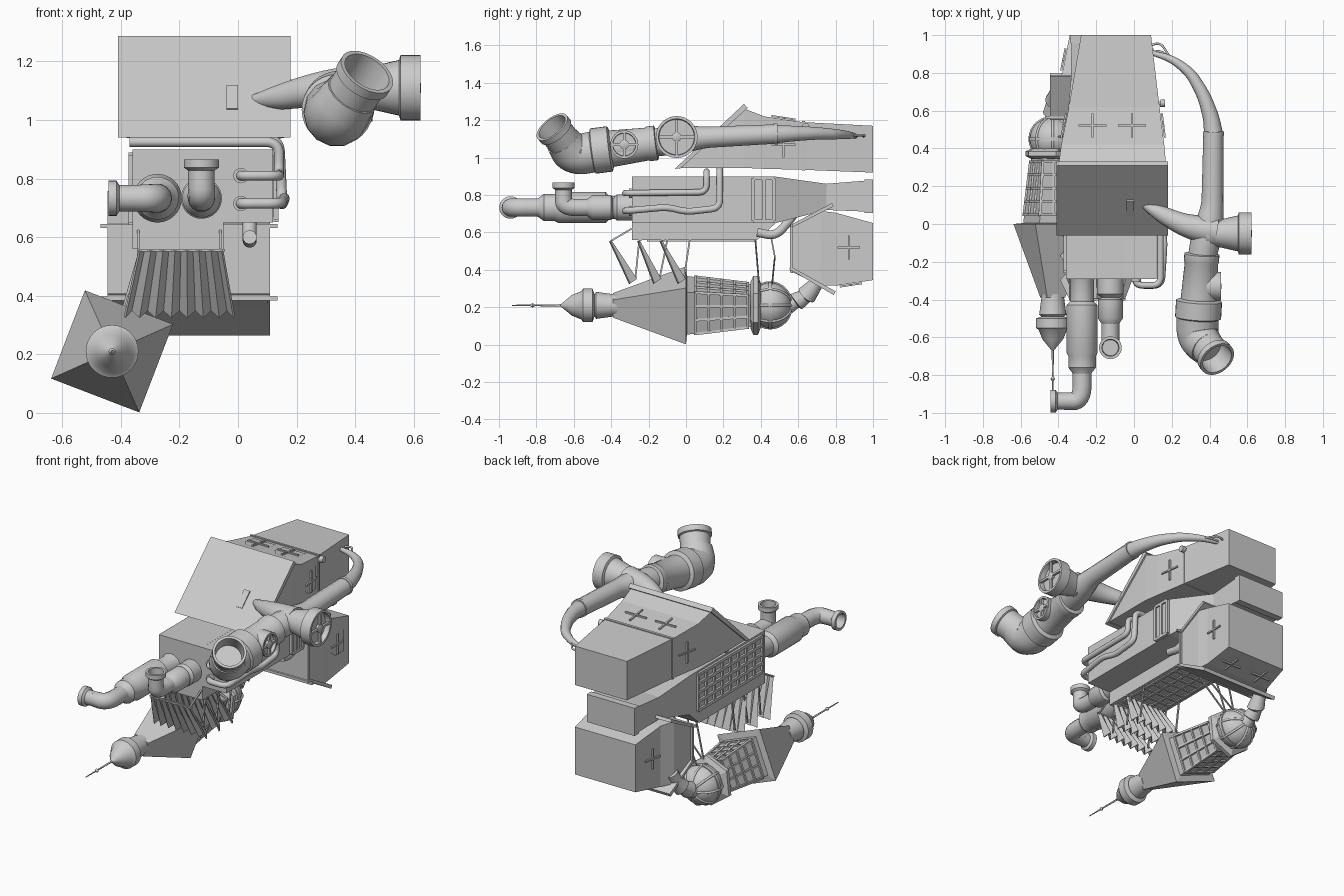
import bpy, bmesh, math
from mathutils import Vector as V

if "Cube" in bpy.data.objects:
    bpy.data.objects.remove(bpy.data.objects["Cube"])

def finish(name, bm, smooth=False):
    bmesh.ops.recalc_face_normals(bm, faces=bm.faces)
    me = bpy.data.meshes.new(name)
    bm.to_mesh(me)
    bm.free()
    ob = bpy.data.objects.new(name, me)
    bpy.context.collection.objects.link(ob)
    if smooth:
        shade(ob)
    return ob

def shade(ob):
    bpy.ops.object.select_all(action='DESELECT')
    ob.select_set(True)
    bpy.context.view_layer.objects.active = ob
    bpy.ops.object.shade_smooth_by_angle(angle=math.radians(35))

def skin(bm, rings):
    vs = [[bm.verts.new(p) for p in r] for r in rings]
    n = len(vs[0])
    for a, b in zip(vs, vs[1:]):
        for i in range(n):
            bm.faces.new((a[i], a[(i+1) % n], b[(i+1) % n], b[i]))
    bm.faces.new(vs[0][::-1])
    bm.faces.new(vs[-1])

def loft(name, stations):
    """Rectangular sections (y, x0, x1, z0, z1) joined along y."""
    bm = bmesh.new()
    skin(bm, [[(a, y, c), (b, y, c), (b, y, d), (a, y, d)] for y, a, b, c, d in stations])
    return finish(name, bm)

def prism(name, yz, x0, x1):
    bm = bmesh.new()
    skin(bm, [[(x, y, z) for y, z in yz] for x in (x0, x1)])
    return finish(name, bm)

def lathe(name, origin, axis, prof, n=32, spin=0):
    """Profile of (distance along axis, radius)."""
    o, a = V(origin), V(axis).normalized()
    u = a.cross((0, 0, 1))
    u = u.normalized() if u.length > .01 else V((1, 0, 0))
    w = a.cross(u)
    bm = bmesh.new()
    ang = [math.radians(spin) + i*math.tau/n for i in range(n)]
    skin(bm, [[o + a*t + (u*math.cos(k) + w*math.sin(k))*r for k in ang] for t, r in prof])
    return finish(name, bm, n > 8)

def pipe(name, pts, bend=0):
    """Round pipe through (x, y, z, radius) with rounded corners."""
    P = [V(p) for p in pts]
    out = [P[0]]
    for a, b, c in zip(P, P[1:], P[2:]):
        if not bend:
            out.append(b)
            continue
        la, lc = (a-b).xyz.length, (c-b).xyz.length
        s = b + (a-b)*min(bend/la, .48)
        e = b + (c-b)*min(bend/lc, .48)
        out += [s*(1-t)**2 + b*2*t*(1-t) + e*t*t for t in [i/8 for i in range(9)]]
    out.append(P[-1])
    cu = bpy.data.curves.new(name, 'CURVE')
    cu.dimensions, cu.bevel_depth, cu.bevel_resolution, cu.use_fill_caps = '3D', 1, 5, True
    sp = cu.splines.new('POLY')
    sp.points.add(len(out)-1)
    for q, p in zip(sp.points, out):
        q.co, q.radius = (*p[:3], 1), p[3]
    ob = bpy.data.objects.new(name, cu)
    bpy.context.collection.objects.link(ob)
    bpy.ops.object.select_all(action='DESELECT')
    ob.select_set(True)
    bpy.context.view_layer.objects.active = ob
    bpy.ops.object.convert(target='MESH')
    shade(bpy.context.object)

def beams(name, segs, w):
    bm = bmesh.new()
    for p, q in segs:
        p, q = V(p), V(q)
        d = (q-p).normalized()
        u = d.cross((0, 0, 1) if abs(d.z) < .9 else (1, 0, 0)).normalized()*w/2
        v = d.cross(u).normalized()*w/2
        skin(bm, [[c+u+v, c-u+v, c-u-v, c+u-v] for c in (p, q)])
    return finish(name, bm)

def lattice(name, a, b, c, d, nu, nv, w):
    a, b, c, d = map(V, (a, b, c, d))
    s = [(a.lerp(b, i/nu), d.lerp(c, i/nu)) for i in range(nu+1)]
    s += [(a.lerp(d, j/nv), b.lerp(c, j/nv)) for j in range(nv+1)]
    beams(name, s, w)

def window(name, c, n, v, w=.15, h=.14):
    """Framed window with two clipped corners on its v side."""
    c, n, v = V(c), V(n).normalized(), V(v).normalized()
    u = v.cross(n)
    bm = bmesh.new()
    sh = [(-.5, -.5), (.5, -.5), (.5, .15), (.25, .5), (-.25, .5), (-.5, .15)]
    f = bm.faces.new([bm.verts.new(c + u*a*w + v*b*h + n*.004) for a, b in sh])
    ring = bmesh.ops.inset_region(bm, faces=[f], thickness=.016)['faces']
    ex = bmesh.ops.extrude_face_region(bm, geom=ring)['geom']
    bmesh.ops.translate(bm, vec=n*.014, verts=[e for e in ex if isinstance(e, bmesh.types.BMVert)])
    finish(name + "_frame", bm)
    k = c + n*.008
    beams(name + "_bars", [(k-u*w*.46, k+u*w*.46), (k-v*h*.46, k+v*h*.46)], .01)

# upper house with tilted roof slab
loft("upper_house", [(-.045, -.40, .17, .945, .95), (.31, -.40, .17, .945, 1.262), (.42, -.385, .16, .94, 1.22),
                     (.62, -.345, .135, .935, 1.19), (1, -.28, .09, .92, 1.17)])
prism("upper_roof_slab", [(-.06, .94), (-.03, .942), (.33, 1.265), (.31, 1.287)], -.41, .18)
loft("upper_house_band", [(.62, -.35, .14, .932, 1.196), (.635, -.348, .138, .931, 1.195)])
for x in (-.22, -.01):
    window("upper_top_window", (x, .52, 1.205), (0, .15, 1), (0, -1, .15), .16)
window("upper_right_window", (.1475, .52, 1.07), (1, .125, 0), (.125, -1, 0))
window("upper_left_window", (-.365, .52, 1.07), (-1, .2, 0), (-.2, -1, 0))
prism("roof_plate", [(.04, 1.04), (.12, 1.12), (.13, 1.11), (.05, 1.03)], -.04, 0)

# middle house
loft("middle_house", [(-.29, -.36, -.05, .56, .90), (.38, -.36, -.05, .56, .90), (.48, -.36, -.05, .65, .898),
                      (.75, -.335, -.05, .72, .86), (1, -.33, -.04, .71, .88)])
loft("middle_house_side", [(-.29, -.05, .12, .65, .90), (.48, -.05, .12, .65, .898),
                           (.75, -.05, 0, .72, .86), (1, -.04, 0, .71, .88)])
loft("middle_house_end_band", [(.955, -.335, .005, .705, .883), (1, -.335, .005, .705, .883)])
lattice("left_lattice", (-.365, -.25, .65), (-.365, .40, .65), (-.365, .40, .88), (-.365, -.25, .88), 8, 4, .018)
lattice("bottom_lattice", (-.33, -.2, .56), (-.33, .36, .56), (-.08, .36, .56), (-.08, -.2, .56), 8, 3, .016)
loft("side_bay", [(.365, .11, .13, .67, .88), (.465, .11, .13, .67, .88)])
lattice("side_bay_frame", (.13, .36, .66), (.13, .47, .66), (.13, .47, .89), (.13, .36, .89), 2, 1, .018)

# lower house with mansard flaps
loft("lower_house", [(.565, -.43, .10, .39, .64), (.72, -.42, .10, .315, .715),
                     (.80, -.38, .09, .315, .705), (1, -.34, .09, .345, .65)])
prism("lower_house_top_flap", [(.56, .64), (.565, .625), (.79, .74), (.78, .757)], -.445, .11)
prism("lower_house_bottom_flap", [(.55, .405), (.565, .415), (.80, .285), (.79, .265)], -.445, .11)
prism("lower_house_front", [(.555, .39), (.57, .39), (.57, .64), (.555, .64)], -.445, .11)
beams("ridge_rods", [((-.47, .565, z), (.135, .565, z)) for z in (.39, .638)], .014)
window("lower_right_window", (.091, .87, .52), (1, .02, 0), (0, -1, 0), .14, .13)
window("lower_left_window", (-.366, .87, .52), (-1, .2, 0), (-.2, -1, 0), .14, .13)
for x in (-.26, -.03):
    window("lower_bottom_window", (x, .88, .327), (0, .15, -1), (0, -1, -.15), .15, .13)

# big pipe on the right: tail, junction, horn and side mouth
pipe("pipe_tail", [(.08, .91, 1.115, .012), (.2, .875, 1.12, .02), (.30, .80, 1.125, .028), (.37, .68, 1.13, .035),
                   (.41, .56, 1.128, .043), (.42, .48, 1.126, .05)], .05)
pipe("pipe_trunk", [(.42, .48, 1.126, .053), (.415, .10, 1.108, .058), (.40, 0, 1.10, .075), (.38, -.08, 1.09, .08),
                    (.36, -.18, 1.08, .075)], .04)
lathe("trunk_ring", (.42, .47, 1.126), (0, 1, .04), [(0, .056), (.02, .056)])
pipe("roof_horn", [(.44, -.04, 1.11, .08), (.34, -.025, 1.11, .07), (.25, 0, 1.10, .058), (.13, .06, 1.075, .042),
                   (.03, .115, 1.065, .012)], .05)
lathe("side_mouth", (.38, -.05, 1.11), (1, 0, 0), [(0, .07), (.06, .07), (.17, .095), (.175, .112), (.243, .112),
      (.243, .097), (.21, .094), (.21, .002)])
lathe("big_pipe", (.36, -.15, 1.08), (-.06, -1, -.13), [(0, .06), (.01, .093), (.05, .093), (.06, .088), (.25, .098),
      (.26, .122), (.35, .122), (.36, .10), (.38, .1)])
pipe("big_elbow", [(.337, -.45, 1.04, .112), (.335, -.60, 1.01, .112), (.39, -.66, 1.09, .095)], .1)
lathe("elbow_mouth", (.395, -.66, 1.095), (.45, -.55, .68), [(-.06, .09), (.06, .09), (.065, .1), (.10, .1), (.10, .085),
      (-.04, .075), (-.04, .002)])
lathe("valve_port", (.37, -.33, 1.07), (1, 0, 0), [(0, .075), (.09, .075), (.09, .062), (.07, .06), (.07, .002)])
for x, y, z, r in [(.615, -.05, 1.11, .095), (.452, -.33, 1.07, .062)]:
    lathe("fan_hub", (x-.01, y, z), (1, 0, 0), [(0, .025), (.015, .025), (.02, .015)], 20)
    beams("fan_spokes", [((x, y-r, z), (x, y+r, z)), ((x, y, z-r), (x, y, z+r))], .014)
lathe("wall_lamp", (.11, .64, 1.165), (1, 0, 0), [(0, .008), (.03, .008), (.03, .02), (.055, .02)], 16)
for y in (.90, .94):
    pipe("tail_bracket", [(.06, y, 1.11, .006), (.14, y+.02, 1.12, .006), (.2, .87, 1.12, .006)], .03)

# two exhaust pipes on the front of the middle house
flange = [(-.01, .045), (0, .06), (.028, .06), (.028, .045), (-.04, .042), (-.04, .002)]
lathe("left_exhaust", (-.275, -.28, .733), (0, -1, 0), [(0, .072), (.02, .062), (.13, .062), (.15, .083), (.40, .083),
      (.42, .073), (.48, .073), (.51, .05), (.53, .045)])
pipe("left_exhaust_elbow", [(-.275, -.76, .733, .05), (-.275, -.938, .733, .05), (-.38, -.938, .733, .045)], .13)
lathe("left_exhaust_flange", (-.415, -.938, .733), (-1, 0, 0), [(-.05, .045)] + flange)
lathe("right_exhaust", (-.125, -.28, .733), (0, -1, 0), [(0, .07), (.09, .07), (.11, .048), (.12, .066), (.22, .066),
      (.25, .045)])
pipe("right_exhaust_elbow", [(-.125, -.50, .733, .047), (-.125, -.655, .733, .047), (-.125, -.655, .80, .045)], .09)
lathe("right_exhaust_flange", (-.125, -.655, .838), (0, 0, 1), [(-.05, .045)] + flange)

# thin side hoses and the drain bend
def hose(name, pts, r, bend):
    pipe(name, [(*p, r) for p in pts], bend)
hose("upper_hose", [(.01, -.27, .81), (.01, -.325, .81), (.14, -.325, .81), (.14, .11, .815), (.14, .11, .925),
                    (-.37, .11, .925)], .017, .045)
hose("lower_hose", [(.01, -.27, .715), (.01, -.325, .715), (.145, -.325, .715), (.16, -.1, .735), (.15, .0, .71),
                    (.15, .18, .73), (.14, .18, .935), (-.34, .18, .935)], .018, .045)
for z in (.81, .715):
    lathe("hose_socket", (.01, -.285, z), (0, -1, 0), [(0, .026), (.02, .026)], 20)
hose("drain_bend", [(.04, .38, .60), (.04, .48, .58), (.04, .55, .66), (.04, .58, .70)], .024, .06)

# three pleated awnings with stays
for y, dy in [(-.40, .12), (-.25, .10), (-.13, .11)]:
    bm = bmesh.new()
    n, rows = 14, []
    for i in range(n+1):
        f, s = i/n, (1 if i % 2 else -1)
        rows.append((bm.verts.new((-.34 + .29*f, y + .004*s, .555)),
                     bm.verts.new((-.39 + .38*f, y + dy + .018*s, .34 + .012*s))))
    for a, b in zip(rows, rows[1:]):
        bm.faces.new((a[0], a[1], b[1], b[0]))
    aw = finish("awning", bm)
    m = aw.modifiers.new("thickness", 'SOLIDIFY')
    m.thickness = .008
    beams("awning_stays", [((x, y, .555), (x, y + .11, .62)) for x in (-.34, -.06)]
          + [((x, y + .15, .56), (x, y + dy + .01, .36)) for x in (-.34, -.06)]
          + [((-.345, y, .555), (-.045, y, .555))], .009)

# hanging tower lying along y
C = (-.43, 0, .21)
Y = (0, 1, 0)
lathe("tower_spire", C, Y, [(-.39, .072), (-.015, .222), (0, .228), (.005, .17)], 4, -24)
lathe("tower_body", C, Y, [(0, .172), (.35, .125)], 4, -24)
def corner(k, t):
    a, r = math.radians(24 + 90*k), .174 - .134*t
    return (C[0] + r*math.cos(a), t, C[2] + r*math.sin(a))
for k in range(4):
    lattice("tower_window_grid", corner(k, .05), corner(k+1, .05), corner(k+1, .33), corner(k, .33), 3, 4, .014)
lathe("tower_finial", C, Y, [(-.37, .06), (-.39, .06), (-.48, .072), (-.49, .06), (-.50, .09), (-.55, .09), (-.56, .075),
      (-.61, .055), (-.66, .014), (-.67, .006), (-.93, .003)])
lathe("needle_bead", C, Y, [(-.835, .003), (-.82, .012), (-.805, .003)], 12)
lathe("dome_plate", C, Y, [(.345, .125), (.36, .158), (.385, .158), (.40, .12)], 6, -24)
arc = [(.45 + .115*math.sin(a), .122*math.cos(a)) for a in [math.radians(k) for k in range(-35, 80, 12)]]
lathe("dome", C, Y, arc)
for k in range(8):
    a = k*math.tau/8
    pipe("dome_rib", [(C[0] + r*math.cos(a), t, C[2] + r*math.sin(a), .007) for t, r in arc])
lathe("dome_band", C, Y, [(.44, .127), (.46, .127)])
pipe("tower_neck", [(-.43, .55, .21, .045), (-.43, .585, .225, .034), (-.43, .59, .23, .052), (-.425, .64, .26, .04),
                    (-.42, .645, .265, .054), (-.41, .69, .32, .04), (-.40, .72, .38, .04)])
for x in (-.33, -.15):
    beams("tower_cable", [((x, .37, .57), (-.40, .39, .33)), ((x, .45, .60), (x-.02, .475, .47)),
                          ((x-.02, .475, .47), (-.40, .46, .32))], .008)
